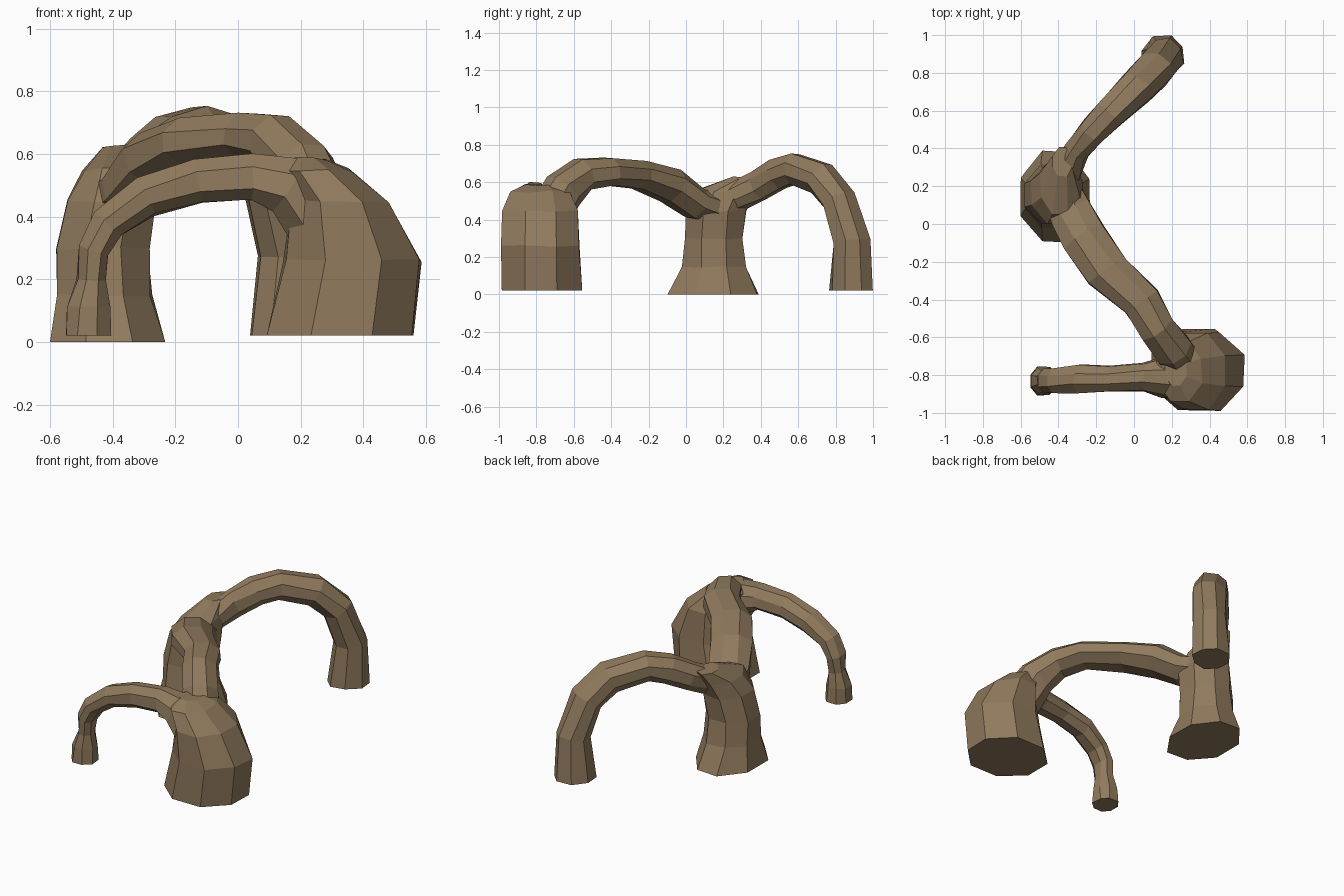
import bpy
import bmesh
import math
import random
from mathutils import Vector

random.seed(4)
SIDES = 8
ROUGHNESS = 0.006

default_cube = bpy.data.objects.get("Cube")
if default_cube:
    bpy.data.objects.remove(default_cube, do_unlink=True)

# Sandstone colour
stone = bpy.data.materials.new("brown_stone")
stone.use_nodes = True
colour = (0.28, 0.195, 0.11, 1)
stone.diffuse_color = colour
shader = stone.node_tree.nodes["Principled BSDF"]
shader.inputs["Base Color"].default_value = colour
shader.inputs["Roughness"].default_value = 0.9


def loft(name, rings, side, upright=False):
    """Sweep a faceted section through rings of (x, y, z, half width, half depth)."""
    bm = bmesh.new()
    side = Vector(side).normalized()
    up = Vector((0, 0, 1))
    centres = [Vector(ring[:3]) for ring in rings]
    loops = []
    for i, (centre, ring) in enumerate(zip(centres, rings)):
        width, depth = ring[3:]
        before = centres[max(i - 1, 0)]
        after = centres[min(i + 1, len(rings) - 1)]
        on_ground = centre.z < 0.03
        along = up if upright or on_ground else (after - before).normalized()
        across = along.cross(side).normalized()
        loop = []
        for k in range(SIDES):
            angle = math.tau * (k + 0.5) / SIDES
            point = centre + (side * width * math.cos(angle)
                              + across * depth * math.sin(angle)) * 1.06
            wobble = Vector([random.uniform(-ROUGHNESS, ROUGHNESS) for axis in "xyz"])
            if on_ground:
                wobble.z = 0
            loop.append(bm.verts.new(point + wobble))
        loops.append(loop)
    for lower, upper in zip(loops, loops[1:]):
        for k in range(SIDES):
            n = (k + 1) % SIDES
            bm.faces.new((lower[k], lower[n], upper[n], upper[k]))
    bm.faces.new(loops[0])
    bm.faces.new(loops[-1])
    bmesh.ops.recalc_face_normals(bm, faces=bm.faces)
    mesh = bpy.data.meshes.new(name)
    bm.to_mesh(mesh)
    bm.free()
    mesh.materials.append(stone)
    obj = bpy.data.objects.new(name, mesh)
    bpy.context.collection.objects.link(obj)
    return obj


# Flared pillar shared by the back and middle arches
loft("middle_pillar", [
    (-.415, .145, 0, .185, .245),
    (-.43, .15, .15, .155, .175),
    (-.43, .15, .3, .15, .155),
    (-.405, .16, .45, .14, .16),
    (-.39, .21, .55, .105, .16),
    (-.38, .33, .625, .05, .08),
], side=(1, 0, 0), upright=True)

# Thick leg shared by the front and middle arches
loft("thick_front_leg", [
    (.325, -.775, .02, .24, .22),
    (.365, -.78, .26, .22, .21),
    (.33, -.78, .45, .155, .205),
    (.24, -.78, .55, .12, .16),
    (.22, -.77, .585, .06, .09),
], side=(1, 0, 0), upright=True)

# Back arch, from its outer foot over the pillar
loft("back_arch", [
    (.15, .885, .02, .11, .12),
    (.16, .885, .28, .1, .095),
    (.11, .82, .5, .1, .09),
    (.02, .73, .62, .1, .085),
    (-.13, .58, .67, .085, .08),
    (-.22, .49, .64, .075, .08),
    (-.3, .39, .58, .065, .08),
    (-.35, .29, .535, .08, .075),
    (-.38, .16, .48, .09, .07),
], side=(.75, -.66, 0))

# Middle arch, from the pillar to the thick leg
loft("middle_arch", [
    (-.39, .18, .45, .1, .08),
    (-.33, .05, .485, .12, .08),
    (-.26, -.08, .58, .12, .09),
    (-.14, -.25, .64, .125, .08),
    (.04, -.41, .655, .105, .075),
    (.12, -.55, .64, .095, .09),
    (.2, -.66, .55, .1, .11),
    (.26, -.74, .4, .11, .12),
], side=(.82, .57, 0))

# Slim front arch, from its foot to the thick leg
loft("front_arch", [
    (-.478, -.83, .02, .075, .074),
    (-.478, -.83, .11, .072, .07),
    (-.47, -.83, .2, .055, .045),
    (-.46, -.83, .29, .065, .045),
    (-.415, -.83, .375, .072, .055),
    (-.29, -.82, .465, .075, .065),
    (-.13, -.82, .51, .07, .07),
    (.05, -.81, .525, .075, .075),
    (.17, -.81, .5, .11, .1),
    (.27, -.79, .38, .13, .12),
], side=(0, 1, 0))
